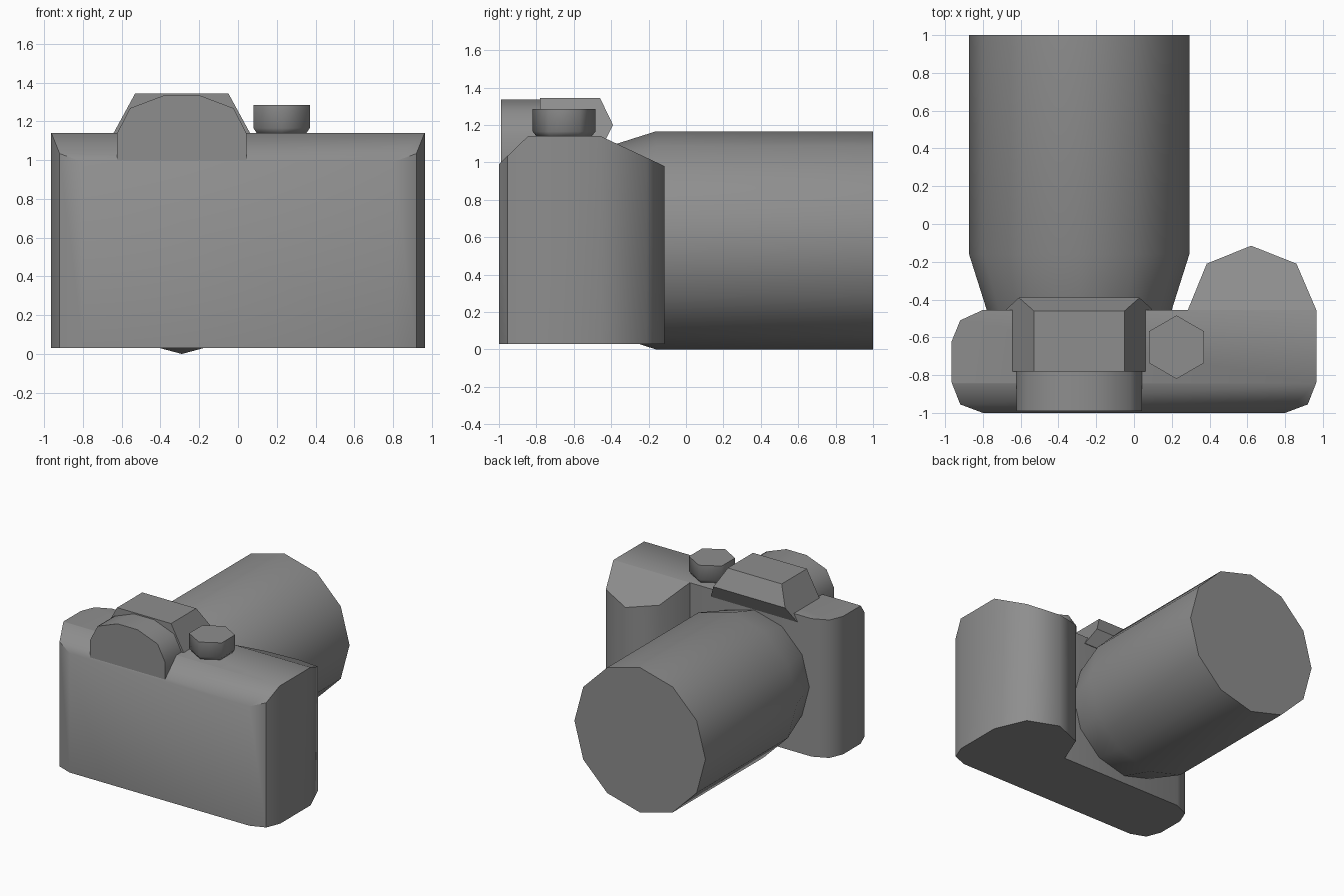
import bpy, bmesh, math
from mathutils import Vector

cube = bpy.data.objects.get("Cube")
if cube:
    bpy.data.objects.remove(cube, do_unlink=True)

grey = bpy.data.materials.new("camera grey")
grey.use_nodes = True
grey.diffuse_color = (0.27, 0.27, 0.27, 1)
grey.node_tree.nodes["Principled BSDF"].inputs["Base Color"].default_value = grey.diffuse_color


def finish(name, bm, smooth=0):
    bmesh.ops.recalc_face_normals(bm, faces=bm.faces[:])
    mesh = bpy.data.meshes.new(name)
    bm.to_mesh(mesh)
    bm.free()
    mesh.materials.append(grey)
    obj = bpy.data.objects.new(name, mesh)
    bpy.context.collection.objects.link(obj)
    if smooth:
        bpy.ops.object.select_all(action='DESELECT')
        bpy.context.view_layer.objects.active = obj
        obj.select_set(True)
        bpy.ops.object.shade_smooth_by_angle(angle=math.radians(smooth))
    return obj


def prism(points, direction):
    """Extrude a closed outline of 3D points."""
    bm = bmesh.new()
    face = bm.faces.new([bm.verts.new(p) for p in points])
    new = bmesh.ops.extrude_face_region(bm, geom=[face])["geom"]
    bmesh.ops.translate(bm, vec=direction, verts=[v for v in new if isinstance(v, bmesh.types.BMVert)])
    return bm


def slice_off(bm, point, normal):
    """Cut away everything on the normal side and cap the cut."""
    cut = bmesh.ops.bisect_plane(bm, geom=bm.verts[:] + bm.edges[:] + bm.faces[:], dist=1e-5,
                                 plane_co=point, plane_no=Vector(normal).normalized(), clear_outer=True)
    edges = [e for e in cut["geom_cut"] if isinstance(e, bmesh.types.BMEdge)]
    bmesh.ops.holes_fill(bm, edges=[e for e in edges if e.is_boundary])


def lathe(sides, turn, rings, place):
    """Stack polygon rings of (radius, height) and cap both ends."""
    bm = bmesh.new()
    loops = []
    for radius, h in rings:
        angles = [turn + math.tau * i / sides for i in range(sides)]
        loops.append([bm.verts.new(place(radius * math.cos(a), radius * math.sin(a), h)) for a in angles])
    for low, high in zip(loops, loops[1:]):
        for i in range(sides):
            j = (i + 1) % sides
            bm.faces.new((low[i], low[j], high[j], high[i]))
    bm.faces.new(loops[0])
    bm.faces.new(loops[-1])
    return bm


# Body with hand grip, top edges sloped off on both long sides
outline = [(-0.965, -0.62), (-0.92, -0.51), (-0.80, -0.455), (0.285, -0.455), (0.385, -0.21),
           (0.62, -0.115), (0.86, -0.21), (0.965, -0.455), (0.965, -0.84), (0.92, -0.955),
           (0.80, -1.0), (-0.80, -1.0), (-0.92, -0.955), (-0.965, -0.84)]
body = prism([(x, y, 0.03) for x, y in outline], (0, 0, 1.11))
slice_off(body, (0, -0.845, 1.14), (0, -0.15, 0.155))
slice_off(body, (0, -0.456, 1.14), (0, 0.16, 0.341))
finish("camera_body", body, 46)

# Lens barrel
LENS_X, LENS_Z = -0.29, 0.583
lens = lathe(12, 0, [(0.485, -0.47), (0.583, -0.16), (0.583, 1.0)],
             lambda a, b, h: (LENS_X + a, h, LENS_Z + b))
finish("lens_barrel", lens, 35)

# Viewfinder hump with sloped flanks
profile = [(-0.78, 1.08), (-0.78, 1.345), (-0.46, 1.345), (-0.39, 1.2), (-0.45, 1.08)]
hump = prism([(-0.70, y, z) for y, z in profile], (0.82, 0, 0))
for side in (-1, 1):
    slice_off(hump, (LENS_X + side * 0.24, 0, 1.345), (side * 0.205, 0, 0.112))
finish("viewfinder_hump", hump)

# Eyepiece
half = [(0.333, 1.0), (0.333, 1.14), (0.267, 1.268), (0.09, 1.335)]
arch = half + [(-x, z) for x, z in reversed(half)]
eyepiece = prism([(LENS_X + x, -0.99, z) for x, z in arch], (0, 0.23, 0))
finish("eyepiece", eyepiece, 50)

# Shutter dial
dial = lathe(6, math.pi / 6, [(0.14, 1.13), (0.168, 1.165), (0.168, 1.285)],
             lambda a, b, h: (0.225 + a, -0.652 + b, h))
finish("shutter_dial", dial, 65)
